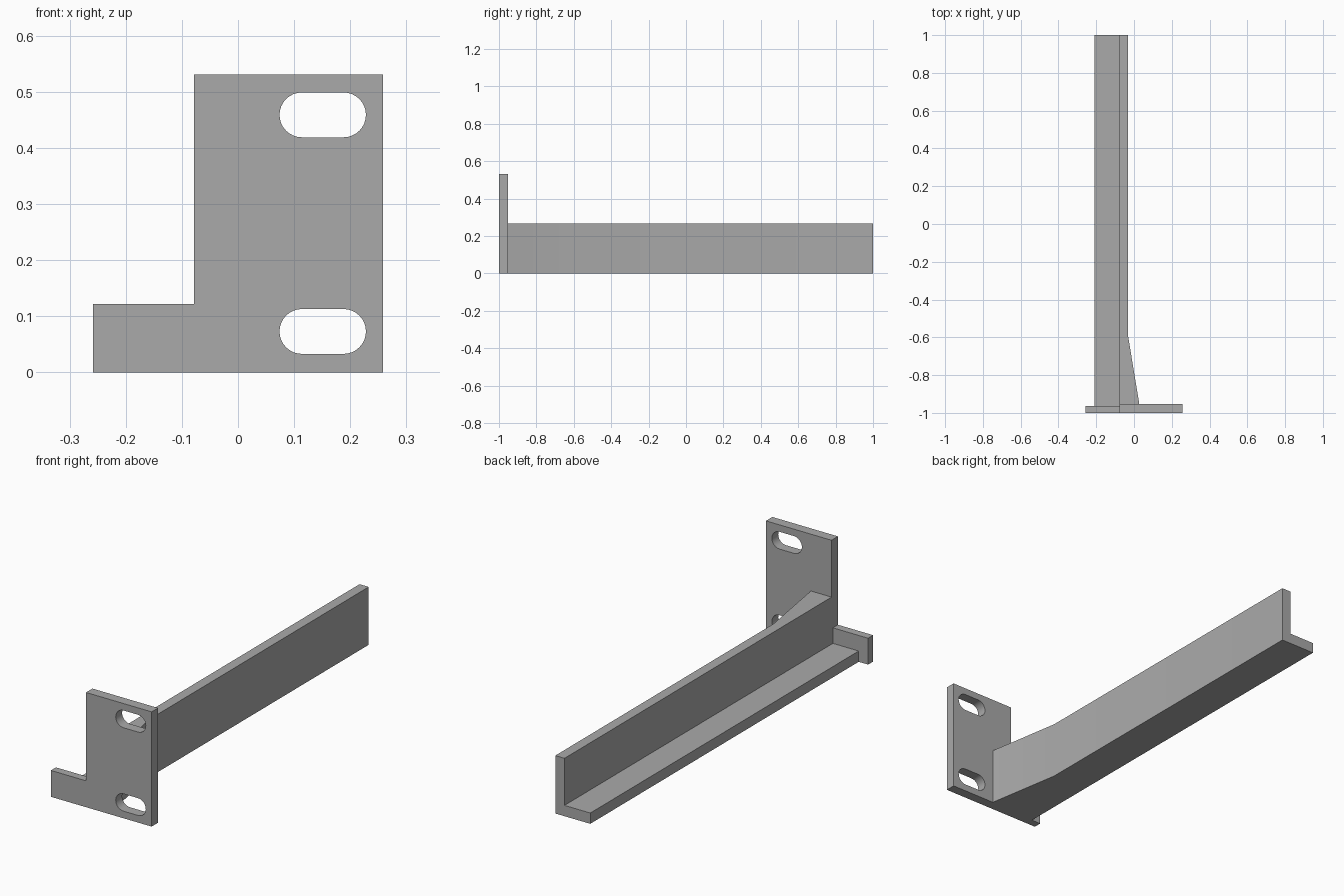
import bpy
import bmesh
from math import cos, sin, pi, radians
from mathutils import Vector

cube = bpy.data.objects.get("Cube")
if cube:
    bpy.data.objects.remove(cube, do_unlink=True)

GREY = (0.40, 0.40, 0.40, 1)
steel = bpy.data.materials.new("grey_steel")
steel.use_nodes = True
steel.diffuse_color = GREY
steel.node_tree.nodes["Principled BSDF"].inputs["Base Color"].default_value = GREY

# Main dimensions
FRONT, BACK = -1.0, 1.0
PLATE_BACK, TAB_BACK = -0.953, -0.963
INNER = -0.078          # shared plane of plate edge and rail wall
RAIL_TOP, SHELF_TOP = 0.268, 0.05


def prism(name, points, sweep):
    """Closed outline swept along a vector into a solid."""
    bm = bmesh.new()
    face = bm.faces.new([bm.verts.new(p) for p in points])
    swept = bmesh.ops.extrude_face_region(bm, geom=[face])["geom"]
    verts = [g for g in swept if isinstance(g, bmesh.types.BMVert)]
    bmesh.ops.translate(bm, verts=verts, vec=Vector(sweep))
    bmesh.ops.recalc_face_normals(bm, faces=bm.faces)
    mesh = bpy.data.meshes.new(name)
    bm.to_mesh(mesh)
    bm.free()
    mesh.materials.append(steel)
    obj = bpy.data.objects.new(name, mesh)
    bpy.context.collection.objects.link(obj)
    return obj


def box(name, x0, x1, y0, y1, z0, z1):
    outline = [(x0, y0, z0), (x1, y0, z0), (x1, y1, z0), (x0, y1, z0)]
    return prism(name, outline, (0, 0, z1 - z0))


def slot_outline(cx, cz, half, radius, y, steps=16):
    """Two half circles joined by straight sides."""
    points = []
    for side, start in ((1, -pi / 2), (-1, pi / 2)):
        for i in range(steps + 1):
            a = start + pi * i / steps
            points.append((cx + side * half + radius * cos(a), y, cz + radius * sin(a)))
    return points


def smooth(obj):
    bpy.ops.object.select_all(action='DESELECT')
    obj.select_set(True)
    bpy.context.view_layer.objects.active = obj
    bpy.ops.object.shade_smooth_by_angle(angle=radians(30))


# Mounting plate with two rounded slots
plate = box("mounting_plate", INNER, 0.258, FRONT, PLATE_BACK, 0, 0.531)
for label, z in (("lower", 0.073), ("upper", 0.459)):
    outline = slot_outline(0.151, z, 0.037, 0.04, FRONT - 0.1)
    cutter = prism(label + "_slot_cutter", outline, (0, 0.3, 0))
    cut = plate.modifiers.new(label + "_slot", 'BOOLEAN')
    cut.operation = 'DIFFERENCE'
    cut.solver = 'EXACT'
    cut.object = cutter
    bpy.context.view_layer.objects.active = plate
    bpy.ops.object.modifier_apply(modifier=cut.name)
    bpy.data.objects.remove(cutter, do_unlink=True)
smooth(plate)

# Low, slightly thinner tab beside the plate
box("plate_tab", -0.258, INNER, FRONT, TAB_BACK, 0, 0.122)

# Upright rail wall, flaring where it meets the plate
wall = prism("rail_wall", [
    (INNER, PLATE_BACK, 0), (0.028, PLATE_BACK, 0), (-0.031, -0.595, 0),
    (-0.031, BACK, 0), (INNER, BACK, 0)], (0, 0, RAIL_TOP))
smooth(wall)

# Horizontal shelf along the foot of the wall
box("rail_shelf", -0.21, INNER, TAB_BACK, BACK, 0, SHELF_TOP)
